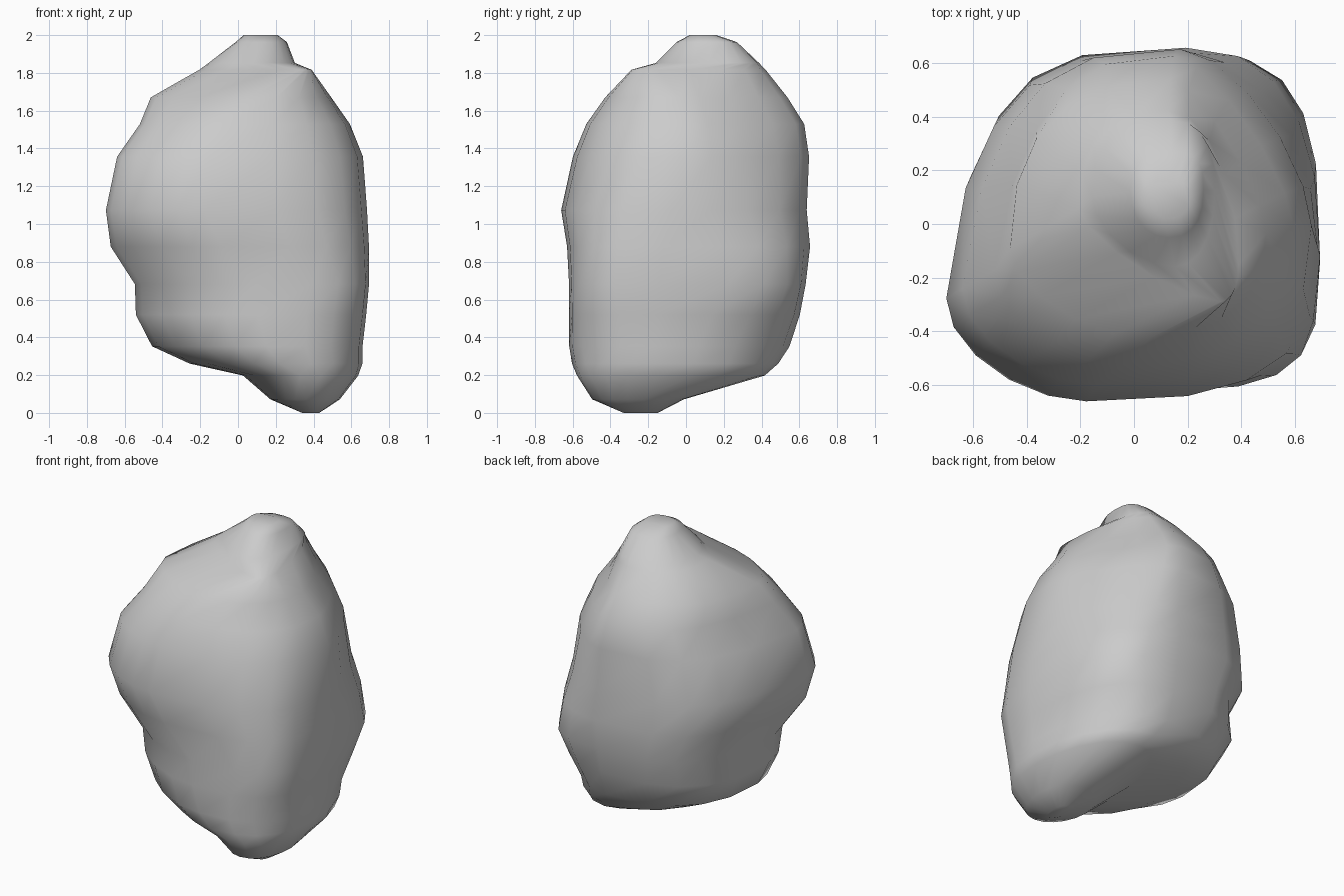
import bpy, bmesh
from math import sin, cos, pi

# Horizontal slices: z, left x, right x, front y, back y,
# then where each extreme sits: y of left, y of right, x of front, x of back
SLICES = [
    (0.00, .34, .43, -.33, -.15, -.24, -.22, .39, .38),
    (0.07, .17, .54, -.50, -.02, -.25, -.22, .36, .36),
    (0.20, .03, .64, -.58, .43, -.20, -.15, .33, .30),
    (0.26, -.26, .66, -.605, .49, -.12, -.15, .22, .25),
    (0.35, -.46, .66, -.62, .55, -.10, -.15, .15, .20),
    (0.52, -.545, .68, -.62, .605, -.10, -.15, .10, .20),
    (0.68, -.545, .695, -.62, .635, -.15, -.14, .10, .20),
    (0.88, -.68, .695, -.63, .66, -.22, -.12, -.10, .20),
    (1.07, -.705, .685, -.665, .64, -.29, -.08, -.19, .20),
    (1.36, -.645, .665, -.60, .655, -.25, .00, -.15, .18),
    (1.53, -.52, .595, -.53, .63, -.18, .00, -.05, .15),
    (1.67, -.47, .495, -.43, .54, -.10, -.03, .05, .14),
    (1.82, -.20, .39, -.29, .42, .06, -.17, .34, .13),
    (1.85, -.16, .30, -.16, .39, .10, .13, .15, .14),
    (1.965, -.01, .26, -.05, .27, .12, .13, .13, .14),
    (2.00, .03, .21, .02, .16, .10, .10, .11, .12),
]
# Corner roundness by height: z, back-right, back-left, front-left, front-right
# (1 is elliptical, below 1 is squarer, above 1 is more bevelled)
CORNERS = [
    (0.00, 1.00, 1.00, 1.00, 1.00),
    (0.35, 1.00, 0.78, 1.10, 0.75),
    (0.70, 0.60, 0.62, 1.15, 0.58),
    (1.07, 1.05, 0.66, 1.15, 0.68),
    (1.50, 1.45, 0.76, 1.15, 0.80),
    (1.70, 1.50, 0.82, 1.20, 0.95),
    (1.82, 1.00, 0.85, 1.45, 1.00),
    (1.85, 0.80, 0.85, 1.15, 0.95),
    (2.00, 0.65, 0.75, 0.90, 0.80),
]
STEPS = 5                              # points per quarter of a slice
PINCH = 0.08                           # flattening of the left side towards the back


def corner_at(z):
    """Blend the corner roundness values for a given height."""
    for lo, hi in zip(CORNERS, CORNERS[1:]):
        if z <= hi[0]:
            t = (z - lo[0]) / (hi[0] - lo[0])
            return [a + (b - a) * t for a, b in zip(lo[1:], hi[1:])]


def slice_points(z, xl, xr, yf, yb, ly, ry, fx, bx):
    """Rounded outline whose four quarters each have their own corner."""
    quarters = ((bx, xr, ry, yb), (bx, xl, ly, yb), (fx, xl, ly, yf), (fx, xr, ry, yf))
    pts = []
    for q, ((x0, x1, y0, y1), p) in enumerate(zip(quarters, corner_at(z))):
        for i in range(STEPS):
            a = pi / 2 * (i / STEPS if q % 2 == 0 else 1 - i / STEPS)
            c, s = max(cos(a), 0) ** p, max(sin(a), 0) ** p
            x = x0 + (x1 - x0) * c
            if q == 1 and 0.6 < z < 1.6:
                x += PINCH * sin(2 * a) * cos(a)
            pts.append((x, y0 + (y1 - y0) * s, z))
    return pts


# Boulder: slices lofted into one closed skin
bm = bmesh.new()
rings = [[bm.verts.new(p) for p in slice_points(*s)] for s in SLICES]
n = len(rings[0])
for low, high in zip(rings, rings[1:]):
    for i in range(n):
        j = (i + 1) % n
        bm.faces.new((low[i], low[j], high[j], high[i]))
bm.faces.new(rings[0][::-1])
bm.faces.new(rings[-1])

# Soften the slice edges a little, leaving the foot and peak in place
inner = [v for r in rings[1:-1] for v in r]
bmesh.ops.smooth_vert(bm, verts=inner, factor=0.12, use_axis_x=True, use_axis_y=True, use_axis_z=True)
bmesh.ops.recalc_face_normals(bm, faces=bm.faces)
mesh = bpy.data.meshes.new("boulder")
bm.to_mesh(mesh)
bm.free()
mesh.shade_smooth()
boulder = bpy.data.objects.new("boulder", mesh)
bpy.context.collection.objects.link(boulder)
